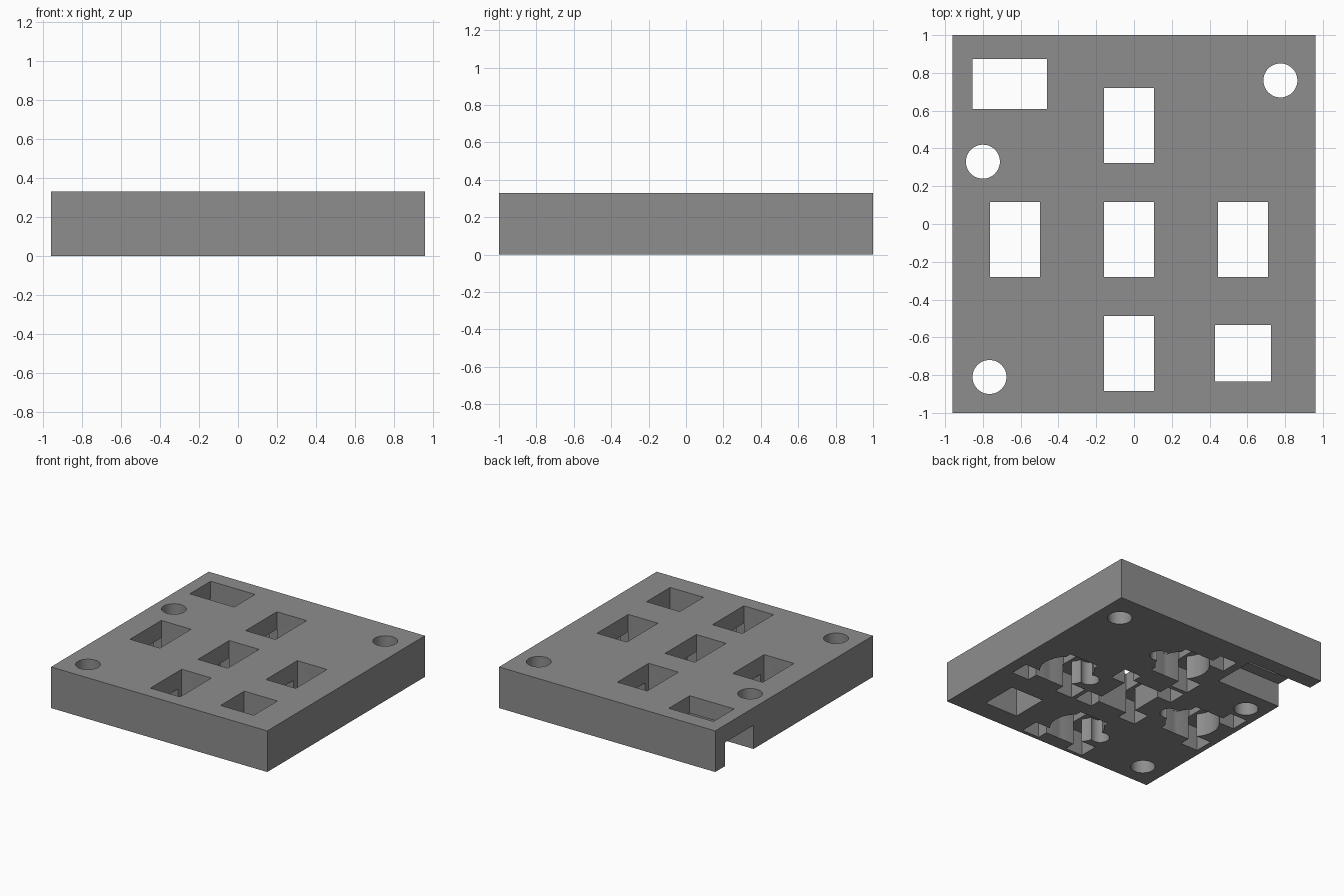
import bpy, bmesh, math

if "Cube" in bpy.data.objects:
    bpy.data.objects.remove(bpy.data.objects["Cube"])

TOP, CEIL = 0.33, 0.19

grey = bpy.data.materials.new("mid_grey")
grey.diffuse_color = (0.27, 0.27, 0.27, 1)
grey.use_nodes = True
grey.node_tree.nodes["Principled BSDF"].inputs["Base Color"].default_value = grey.diffuse_color


def prism(name, pts, z0, z1):
    """Extrude a plan outline from z0 to z1."""
    bm = bmesh.new()
    face = bm.faces.new([bm.verts.new((x, y, z0)) for x, y in pts])
    ext = bmesh.ops.extrude_face_region(bm, geom=[face])
    for v in ext["geom"]:
        if isinstance(v, bmesh.types.BMVert):
            v.co.z = z1
    bmesh.ops.recalc_face_normals(bm, faces=bm.faces)
    me = bpy.data.meshes.new(name)
    bm.to_mesh(me)
    bm.free()
    ob = bpy.data.objects.new(name, me)
    bpy.context.collection.objects.link(ob)
    me.materials.append(grey)
    return ob


def rect(x0, x1, y0, y1):
    return [(x0, y0), (x1, y0), (x1, y1), (x0, y1)]


def circle(x, y, r, n=48):
    return [(x + r * math.cos(2 * math.pi * i / n),
             y + r * math.sin(2 * math.pi * i / n)) for i in range(n)]


block = prism("switch_block", rect(-0.96, 0.96, -1, 1), 0, TOP)


def cut(pts, z1=TOP + 0.1):
    """Cut an outline upward from below the block to z1."""
    cutter = prism("cutter", pts, -0.1, z1)
    cutter.hide_render = True
    mod = block.modifiers.new("cut", "BOOLEAN")
    mod.operation, mod.solver, mod.object = "DIFFERENCE", "EXACT", cutter
    bpy.context.view_layer.objects.active = block
    bpy.ops.object.modifier_apply(modifier=mod.name)
    bpy.data.objects.remove(cutter)


# underside pockets: round or square middle with corner reliefs
def corner(cx, cy, sx, sy, inner=0.13, outer=0.285):
    xs = sorted((cx + sx * inner, cx + sx * outer))
    ys = sorted((cy + sy * inner, cy + sy * outer))
    cut(rect(*xs, *ys), CEIL)


keys = [(0.577, -0.082, 1), (-0.027, -0.685, 1),
        (-0.027, 0.522, -1), (-0.63, -0.082, -1), (-0.027, -0.082, 0)]
for cx, cy, side in keys:
    if side:
        cut(circle(cx, cy, 0.2), CEIL)
        corner(cx, cy, side, -side)
        corner(cx, cy, -1, -1)
        # small round side relief
        cut(circle(cx - 0.22 * side, cy, 0.07, 24), CEIL)
    else:
        cut(rect(cx - 0.16, cx + 0.16, cy - 0.16, cy + 0.16), CEIL)
        for sx in (-1, 1):
            for sy in (-1, 1):
                corner(cx, cy, sx, sy)
    # through window above the pocket
    cut(rect(cx - 0.132, cx + 0.132, cy - 0.198, cy + 0.198))

# cable channel open to the left side, with its window
cut(rect(-1.1, -0.38, 0.515, 0.875), CEIL)
cut(rect(-0.855, -0.46, 0.61, 0.874))

# square window and round screw holes
cut(rect(0.43, 0.725, -0.835, -0.535))
for x, y in ((0.775, 0.76), (-0.80, 0.33), (-0.765, -0.81)):
    cut(circle(x, y, 0.09))

block.select_set(True)
bpy.ops.object.shade_smooth_by_angle(angle=math.radians(30))
